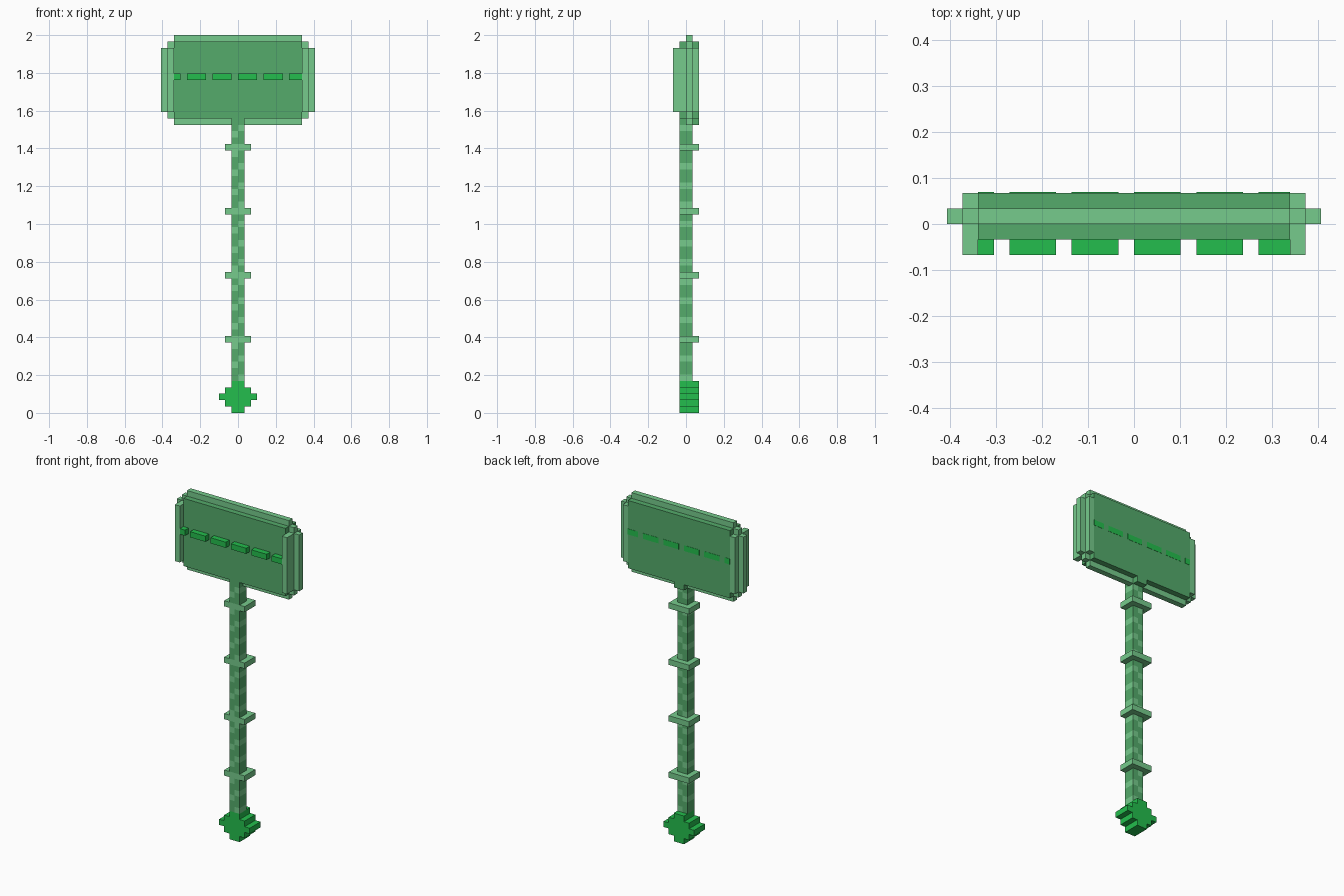
import bpy, bmesh

if "Cube" in bpy.data.objects:
    bpy.data.objects.remove(bpy.data.objects["Cube"])

U = 2 / 59  # size of one block


def material(name, rgb):
    m = bpy.data.materials.new(name)
    m.diffuse_color = (*rgb, 1)
    m.use_nodes = True
    m.node_tree.nodes["Principled BSDF"].inputs["Base Color"].default_value = m.diffuse_color
    return m


DARK = material("dark_green", (0.089, 0.407, 0.147))
LIGHT = material("light_green", (0.181, 0.597, 0.262))
BRIGHT = material("bright_green", (0.017, 0.515, 0.074))


def finish(bm, name, *mats):
    me = bpy.data.meshes.new(name)
    bm.to_mesh(me)
    bm.free()
    for m in mats:
        me.materials.append(m)
    ob = bpy.data.objects.new(name, me)
    bpy.context.collection.objects.link(ob)
    return ob


def extrude_profile(name, pts, y0, y1, mat):
    """Extrude an x/z outline, in block units, from y0 to y1."""
    bm = bmesh.new()
    face = bm.faces.new([bm.verts.new((x * U, y0 * U, z * U)) for x, z in pts])
    out = bmesh.ops.extrude_face_region(bm, geom=[face])
    moved = [v for v in out["geom"] if isinstance(v, bmesh.types.BMVert)]
    bmesh.ops.translate(bm, verts=moved, vec=(0, (y1 - y0) * U, 0))
    bmesh.ops.recalc_face_normals(bm, faces=bm.faces[:])
    return finish(bm, name, mat)


def box(name, x0, x1, y0, y1, z0, z1, mat):
    return extrude_profile(name, [(x0, z0), (x1, z0), (x1, z1), (x0, z1)], y0, y1, mat)


def stepped(steps):
    """Symmetric stair outline from (half width, bottom, top) steps going up."""
    right = [p for w, a, b in steps for p in ((w, a), (w, b))]
    return right + [(-x, z) for x, z in reversed(right)]


# Foot: stepped diamond
foot = [(w, i, i + 1) for i, w in enumerate((1, 2, 3, 2, 1))]
extrude_profile("foot", stepped(foot), -1, 2, BRIGHT)

# Pole: stacked blocks with a staggered light pattern, open where collars sit
ring = [(0, -1), (1, -1), (1, 1), (0, 1), (-1, 1), (-1, -1)]
bm = bmesh.new()
for i in range(5, 45):
    if i % 10 == 1:
        continue
    for k in range(6):
        (xa, ya), (xb, yb) = ring[k], ring[(k + 1) % 6]
        f = bm.faces.new([bm.verts.new((x * U, y * U, z * U)) for x, y, z in
                          ((xa, ya, i), (xb, yb, i), (xb, yb, i + 1), (xa, ya, i + 1))])
        f.material_index = int(i % 3 == (2 if k < 3 else 1))
bmesh.ops.remove_doubles(bm, verts=bm.verts[:], dist=1e-4)
finish(bm, "pole", DARK, LIGHT)
box("pole_cap", -1, 1, -1, 2, 45, 46, DARK)

# Collars around the pole
for z in (11, 21, 31, 41):
    box("collar", -2, 2, -1, 2, z, z + 1, LIGHT)

# Head: board, stepped rim and side cheeks
box("head_board", -10, 10, -1, 2, 46, 58, DARK)
rim = [(10, 45, 46), (11, 46, 47), (12, 47, 57), (11, 57, 58), (10, 58, 59)]
extrude_profile("head_rim", stepped(rim), 0, 1, LIGHT)
for side, x in (("left", -11), ("right", 10)):
    box(side + "_cheek", x, x + 1, -2, 2, 47, 57, LIGHT)

# Dashed stripe: raised on the front, almost flush on the back
for a, b in ((-10, -9), (-8, -5), (-4, -1), (0, 3), (4, 7), (8, 10)):
    box("stripe_dash", a, b, -2, 2.04, 52, 53, BRIGHT)
